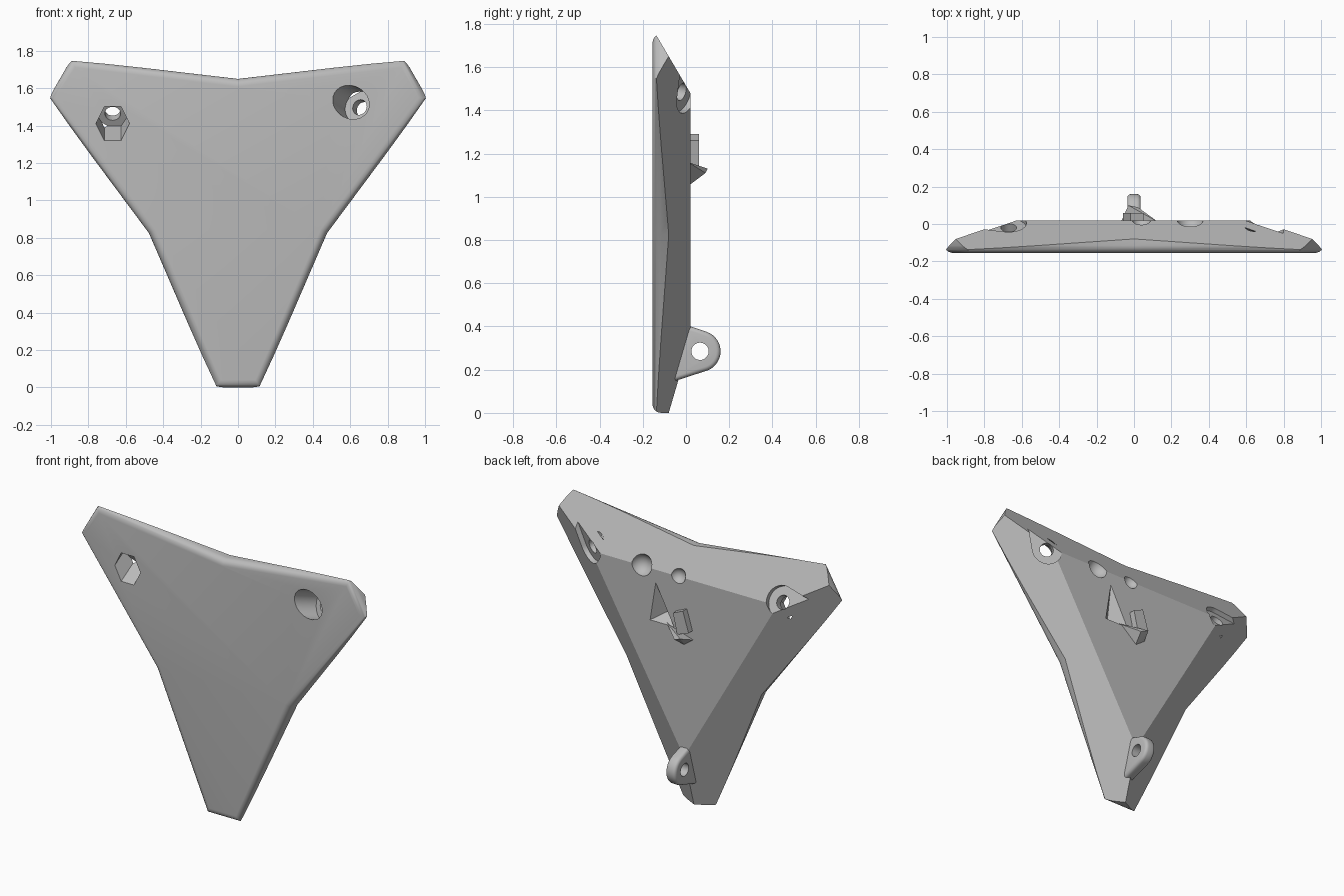
import bpy, bmesh, math
from mathutils import Matrix, Vector

if "Cube" in bpy.data.objects:
    bpy.data.objects.remove(bpy.data.objects["Cube"], do_unlink=True)

X, Y, Z = Vector((1, 0, 0)), Vector((0, 1, 0)), Vector((0, 0, 1))
CENTRE = Vector((0, 0, 1.1))
SLOPE = 1.7          # outward run of the back slopes per unit of depth
BACK = 0.02          # y of the flat back face

grey = bpy.data.materials.new("light_grey")
grey.use_nodes = True
grey.diffuse_color = (0.5, 0.5, 0.5, 1)
grey.node_tree.nodes["Principled BSDF"].inputs["Base Color"].default_value = (0.5, 0.5, 0.5, 1)


def make(name, bm):
    bmesh.ops.recalc_face_normals(bm, faces=bm.faces)
    mesh = bpy.data.meshes.new(name)
    bm.to_mesh(mesh)
    bm.free()
    mesh.materials.append(grey)
    obj = bpy.data.objects.new(name, mesh)
    bpy.context.collection.objects.link(obj)
    return obj


def prism(name, pts, origin, u, v, n, start, end):
    """Extrude a flat outline in the u, v plane along n."""
    bm = bmesh.new()
    low = [bm.verts.new(origin + u * a + v * b + n * start) for a, b in pts]
    face = bm.faces.new(low)
    new = bmesh.ops.extrude_face_region(bm, geom=[face])["geom"]
    verts = [g for g in new if isinstance(g, bmesh.types.BMVert)]
    bmesh.ops.translate(bm, verts=verts, vec=n * (end - start))
    return make(name, bm)


def hull(name, points):
    bm = bmesh.new()
    for p in points:
        bm.verts.new(p)
    bmesh.ops.convex_hull(bm, input=bm.verts)
    return make(name, bm)


def ball(name, centre, radius):
    bm = bmesh.new()
    bmesh.ops.create_uvsphere(bm, u_segments=32, v_segments=16, radius=radius,
                              matrix=Matrix.Translation(centre))
    return make(name, bm)


def arc(radius, a0, a1, count):
    angles = [math.radians(a0 + (a1 - a0) * i / count) for i in range(count + 1)]
    return [(radius * math.cos(a), radius * math.sin(a)) for a in angles]


def circle(radius, count=32):
    return arc(radius, 0, 360, count)[:-1]


def boolean(obj, tool, operation="DIFFERENCE"):
    mod = obj.modifiers.new("cut", "BOOLEAN")
    mod.operation, mod.object, mod.solver = operation, tool, "EXACT"
    apply(obj, mod)
    bpy.data.objects.remove(tool, do_unlink=True)


def apply(obj, mod):
    bpy.context.view_layer.objects.active = obj
    bpy.ops.object.modifier_apply(modifier=mod.name)


def smooth(obj, angle=30):
    bpy.ops.object.select_all(action="DESELECT")
    obj.select_set(True)
    bpy.context.view_layer.objects.active = obj
    bpy.ops.object.shade_smooth_by_angle(angle=math.radians(angle))


def turned(a, b, k):
    t = math.radians(120 * k)
    return (a * math.cos(t) - b * math.sin(t), a * math.sin(t) + b * math.cos(t))


# Three-armed plate with a rounded front rim
outline = []
for k in range(3):
    outline += [turned(a, b, k) for a, b in ((-0.12, -1.1), (0.12, -1.1), (0.476, -0.275))]
bm = bmesh.new()
front = bm.faces.new([bm.verts.new(CENTRE + X * a + Z * b - Y * 0.155) for a, b in outline])
new = bmesh.ops.extrude_face_region(bm, geom=[front])["geom"]
bmesh.ops.translate(bm, vec=Y * 0.3, verts=[g for g in new if isinstance(g, bmesh.types.BMVert)])
rim = [e for e in bm.edges if all(v.co.y < -0.15 for v in e.verts)]
bmesh.ops.bevel(bm, geom=rim, offset=0.04, segments=5, profile=0.5, affect="EDGES")
plate = make("three_arm_plate", bm)

# Three sloping back faces
levels = []
for y in (BACK, -0.3):
    r = 2 * (0.38 + (BACK - y) * SLOPE)
    levels += [CENTRE + X * a + Z * b + Y * y for a, b in (turned(0, -r, k) for k in range(3))]
boolean(plate, hull("back_slopes", levels), "INTERSECT")

# Bolt seats at the two upper corners, square to the sloping faces
seat = Vector((-0.67, -0.02, 0.39))
normal = Vector((0, SLOPE, 1)).normalized()
uphill = X.cross(normal)
if uphill.z < 0:
    uphill.negate()
tail = (-X * 0.966 + uphill * 0.26).normalized()
teardrop = arc(0.095, 62, 298, 24) + [(0.2, 0)]
for k, recess in ((0, circle(0.09, 6)), (1, circle(0.087))):
    rot = Matrix.Rotation(math.radians(120 * k), 3, "Y")
    o, n, t = CENTRE + rot @ seat, rot @ normal, rot @ tail
    side = rot @ X
    boolean(plate, prism("pocket", teardrop, o, t, n.cross(t), n, 0, 0.2))
    boolean(plate, prism("recess", recess, o, side, n.cross(side), n, -0.4, -0.05))
    boolean(plate, prism("bolt_hole", circle(0.042), o, t, n.cross(t), n, -0.2, 0.1))

# Round dents on the upper back edge and a pointed notch in the back
for x, r in ((0.3, 0.07), (0.04, 0.05)):
    boolean(plate, ball("dent", (x, BACK + 0.01, 1.485), r))
boolean(plate, hull("notch", [(0.2, 0.021, 1.4), (0.24, 0.021, 1.15),
                              (0.07, 0.021, 1.15), (0.16, -0.06, 1.2)]))
smooth(plate)

# Raised block and wedge on the back
prism("raised_block", [(-0.06, 1.16), (0.02, 1.13), (0.05, 1.26), (-0.02, 1.29)],
      Vector(), X, Z, Y, 0, 0.06)
hull("raised_wedge", [(-0.07, 0.01, 1.1), (0.13, 0.01, 1.16), (0, 0.01, 1.05),
                      (-0.03, 0.1, 1.13), (0.02, 0.09, 1.11)])

# Rounded hinge tab at the lower corner
tab_centre = Vector((0, 0.065, 0.285))
tab = prism("hinge_tab", arc(0.095, -70, 70, 16) + [(-0.045, 0.115), (-0.12, 0.08), (-0.14, -0.145)],
            tab_centre, Y, Z, X, -0.036, 0.036)
bevel = tab.modifiers.new("round", "BEVEL")
bevel.width, bevel.segments, bevel.angle_limit = 0.02, 4, math.radians(60)
apply(tab, bevel)
boolean(tab, prism("tab_hole", circle(0.04), tab_centre, Y, Z, X, -0.2, 0.2))
smooth(tab)
